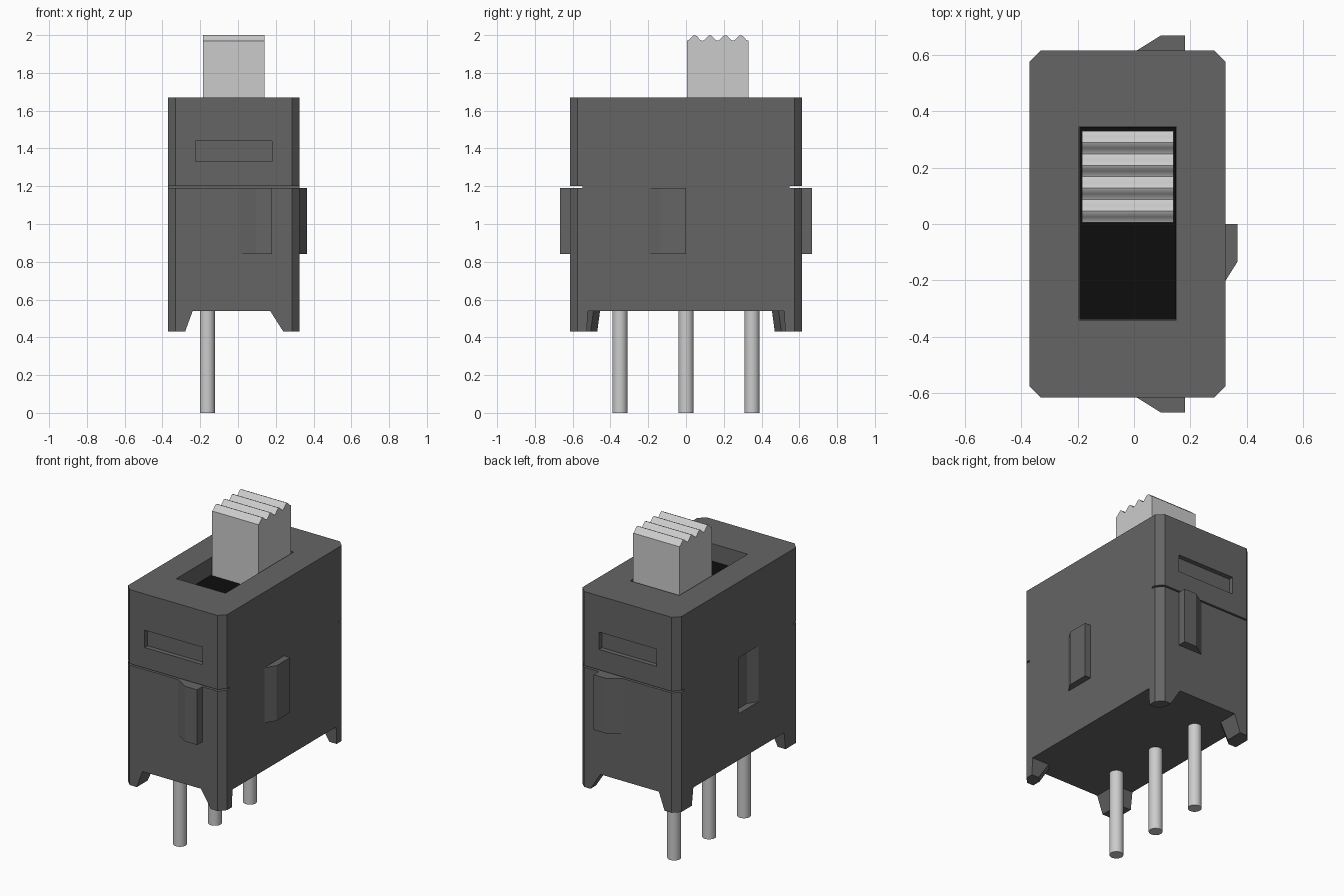
import bpy, bmesh, math

if "Cube" in bpy.data.objects:
    bpy.data.objects.remove(bpy.data.objects["Cube"])


def material(name, v):
    m = bpy.data.materials.new(name)
    m.diffuse_color = (v, v, v, 1)
    m.use_nodes = True
    m.node_tree.nodes["Principled BSDF"].inputs["Base Color"].default_value = m.diffuse_color
    return m


dark = material("dark_plastic", 0.13)
black = material("black_plastic", 0.004)


def make(name, bm, mat=None):
    bmesh.ops.recalc_face_normals(bm, faces=bm.faces)
    me = bpy.data.meshes.new(name)
    bm.to_mesh(me)
    bm.free()
    ob = bpy.data.objects.new(name, me)
    bpy.context.collection.objects.link(ob)
    if mat:
        me.materials.append(mat)
    return ob


def prism(name, pts, lo, hi, axis="z", mat=None):
    """Extrude a 2D profile along z (x, y points) or along x (y, z points)."""
    bm = bmesh.new()
    place = (lambda a, b, c: (a, b, c)) if axis == "z" else (lambda a, b, c: (c, a, b))
    f = bm.faces.new([bm.verts.new(place(a, b, lo)) for a, b in pts])
    ext = bmesh.ops.extrude_face_region(bm, geom=[f])["geom"]
    verts = [v for v in ext if isinstance(v, bmesh.types.BMVert)]
    bmesh.ops.translate(bm, verts=verts, vec=place(0, 0, hi - lo))
    return make(name, bm, mat)


def box(name, x0, x1, y0, y1, z0, z1, mat=None):
    return prism(name, [(x0, y0), (x1, y0), (x1, y1), (x0, y1)], z0, z1, "z", mat)


def hull(name, pts, mat):
    bm = bmesh.new()
    for p in pts:
        bm.verts.new(p)
    bmesh.ops.convex_hull(bm, input=bm.verts)
    bmesh.ops.dissolve_limit(bm, angle_limit=0.01, verts=bm.verts, edges=bm.edges)
    return make(name, bm, mat)


def shade(ob):
    bpy.ops.object.select_all(action="DESELECT")
    ob.select_set(True)
    bpy.context.view_layer.objects.active = ob
    bpy.ops.object.shade_smooth_by_angle(angle=math.radians(40))


X0, X1, Y, C = -0.37, 0.325, 0.615, 0.04
BASE, TOP = 0.54, 1.67

# Housing with chamfered vertical corners
housing = prism("housing", [(X0 + C, -Y), (X1 - C, -Y), (X1, -Y + C), (X1, Y - C),
                            (X1 - C, Y), (X0 + C, Y), (X0, Y - C), (X0, -Y + C)],
                BASE, TOP, "z", dark)

# Cutters: slider slot, end seams, end windows, side socket
cutters = [box("slot_cutter", -0.195, 0.15, -0.34, 0.345, 1.55, 1.8),
           prism("socket_cutter", [(-0.4, -0.2), (X0, -0.2), (-0.33, -0.14),
                                   (-0.33, 0), (-0.4, 0)], 0.835, 1.19)]
for s in (-1, 1):
    cutters.append(box("seam_cutter", -0.5, 0.5, *sorted((s * 0.548, s * 0.8)), 1.19, 1.2))
    cutters.append(box("window_cutter", -0.225, 0.18, *sorted((s * 0.585, s * 0.8)), 1.33, 1.44))
for c in cutters:
    c.hide_render = True
    mod = housing.modifiers.new("cut", "BOOLEAN")
    mod.operation, mod.solver, mod.object = "DIFFERENCE", "EXACT", c
    bpy.context.view_layer.objects.active = housing
    bpy.ops.object.modifier_apply(modifier=mod.name)
    bpy.data.objects.remove(c)

# Wedge tabs on both ends and the right side
for s, label in ((-1, "front"), (1, "back")):
    prism(label + "_tab", [(0.01, s * Y), (0.095, s * 0.668), (0.18, s * 0.668),
                           (0.18, s * 0.6), (0.01, s * 0.6)], 0.84, 1.19, "z", dark)
prism("side_tab", [(X1, -0.2), (0.366, -0.135), (0.366, 0), (0.31, 0), (0.31, -0.2)],
      0.84, 1.19, "z", dark)

# Tapered corner feet: outer x, inward x direction, inner x and y at bottom and top
for s, end in ((-1, "front"), (1, "back")):
    for xo, d, xb, yb, xt, yt, side in ((X1, -1, 0.24, 0.525, 0.17, 0.52, "right"),
                                        (X0, 1, -0.28, 0.47, -0.24, 0.455, "left")):
        pts = []
        for z, xi, yi in ((0.43, xb, yb), (BASE, xt, yt)):
            pts += [(xo, s * yi, z), (xo, s * (Y - C), z), (xo + d * C, s * Y, z),
                    (xi, s * Y, z), (xi, s * (yi + 0.035), z), (xi - d * 0.035, s * yi, z)]
        hull(f"{end}_{side}_foot", pts, dark)

# Slider carriage floor inside the slot
box("slider_carriage", -0.194, 0.149, -0.339, 0.344, 1.545, 1.56, black)

# Slider knob with a rippled grip on top
n, y0, y1 = 32, 0.005, 0.33
ripple = [(y0 + (y1 - y0) * i / n, 1.985 - 0.015 * math.cos(8 * math.pi * i / n))
          for i in range(n + 1)]
knob = prism("slider_knob", [(y1, 1.555), (y0, 1.555)] + ripple, -0.185, 0.14, "x")
shade(knob)

# Terminal pins
for i, y in enumerate((-0.35, 0, 0.35)):
    bpy.ops.mesh.primitive_cylinder_add(vertices=32, radius=0.04, depth=0.56,
                                        location=(-0.162, y, 0.28))
    bpy.context.object.name = f"terminal_pin_{i + 1}"
    shade(bpy.context.object)
